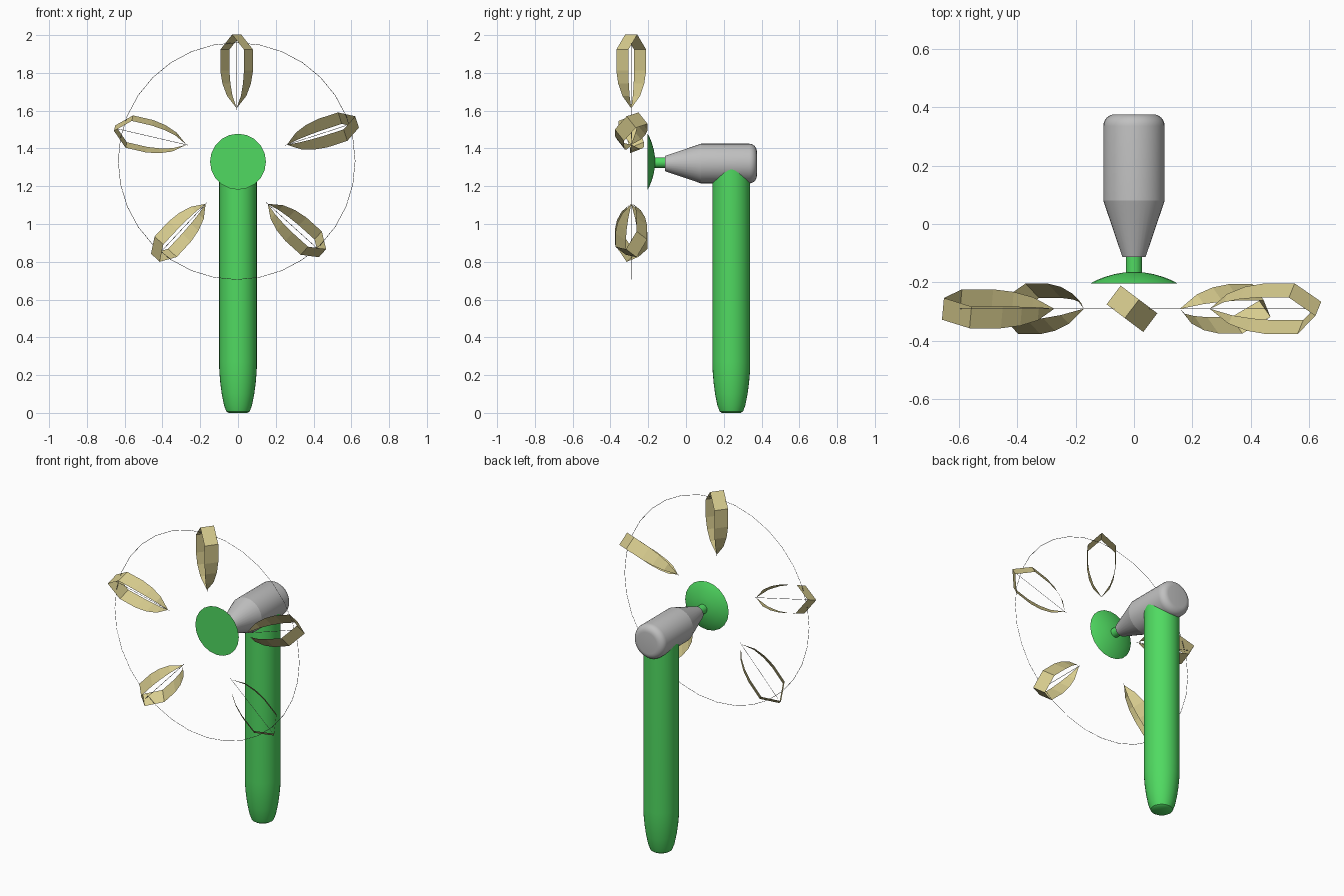
import bpy, bmesh, math
from mathutils import Vector

if "Cube" in bpy.data.objects:
    bpy.data.objects.remove(bpy.data.objects["Cube"])


def material(name, rgb):
    m = bpy.data.materials.new(name)
    m.diffuse_color = (*rgb, 1)
    m.use_nodes = True
    m.node_tree.nodes["Principled BSDF"].inputs["Base Color"].default_value = m.diffuse_color
    return m


GREEN = material("green", (0.08, 0.70, 0.12))
GREY = material("grey", (0.53, 0.53, 0.53))
TAN = material("tan", (0.68, 0.60, 0.27))
WIRE = material("dark_grey", (0.2, 0.2, 0.2))


def finish(name, bm, mat, smooth=None):
    bmesh.ops.recalc_face_normals(bm, faces=bm.faces)
    me = bpy.data.meshes.new(name)
    bm.to_mesh(me)
    bm.free()
    me.materials.append(mat)
    ob = bpy.data.objects.new(name, me)
    bpy.context.collection.objects.link(ob)
    if smooth:
        bpy.ops.object.select_all(action='DESELECT')
        ob.select_set(True)
        bpy.context.view_layer.objects.active = ob
        bpy.ops.object.shade_smooth_by_angle(angle=math.radians(smooth))
    return ob


def lathe(name, profile, origin, axis, mat, segs=32, smooth=35):
    """Capped solid of revolution; profile holds (radius, distance along axis)."""
    o = Vector(origin)
    bm = bmesh.new()
    rings = []
    for r, d in profile:
        ring = []
        for i in range(segs):
            a = math.tau * i / segs
            u, v = r * math.cos(a), r * math.sin(a)
            p = (u, v, d) if axis == 'Z' else (u, d, v)
            ring.append(bm.verts.new(o + Vector(p)))
        rings.append(ring)
    for a, b in zip(rings, rings[1:]):
        for i in range(segs):
            j = (i + 1) % segs
            bm.faces.new((a[i], a[j], b[j], b[i]))
    bm.faces.new(rings[0])
    bm.faces.new(rings[-1])
    return finish(name, bm, mat, smooth)


def wire(name, points, radius=0.0012, closed=False):
    cu = bpy.data.curves.new(name, 'CURVE')
    cu.dimensions = '3D'
    cu.bevel_depth = radius
    cu.bevel_resolution = 0
    sp = cu.splines.new('POLY')
    sp.points.add(len(points) - 1)
    for p, q in zip(sp.points, points):
        p.co = (*q, 1)
    sp.use_cyclic_u = closed
    cu.materials.append(WIRE)
    bpy.context.collection.objects.link(bpy.data.objects.new(name, cu))


# Tower with a rounded, narrowing foot
lathe("tower", [(0.05, 0), (0.062, 0.008), (0.074, 0.04), (0.086, 0.1),
                (0.094, 0.16), (0.099, 0.22), (0.1, 0.27), (0.1, 1.3)],
      (0, 0.24, 0), 'Z', GREEN)

# Motor housing: nose cone, barrel, rounded back
back = [(0.065 + 0.04 * math.cos(a), 0.335 + 0.04 * math.sin(a))
        for a in [math.radians(15 * k) for k in range(7)]]
lathe("motor_housing", [(0.04, -0.112), (0.105, 0.08)] + back,
      (0, 0, 1.32), 'Y', GREY, smooth=18)

# Shaft and domed hub dish
lathe("shaft", [(0.028, -0.18), (0.028, -0.10)], (0, 0, 1.325), 'Y', GREEN, 20)
lathe("hub_dish", [(0.148, -0.203), (0.13, -0.193), (0.1, -0.181),
                   (0.065, -0.171), (0.03, -0.165)],
      (0, 0, 1.33), 'Y', GREEN, 20)

# Hollow petal blades: half outline as (half width, height, half depth)
HALF = [(0, 0, 0.0005), (0.046, 0.065, 0.024), (0.068, 0.13, 0.035),
        (0.0785, 0.2, 0.04), (0.0785, 0.31, 0.04), (0, 0.39, 0.04)]
OUTLINE = HALF + [(-w, h, d) for w, h, d in HALF[-2:0:-1]]
CENTRE = Vector((-0.007, -0.29, 1.333))


def blade(name, tip_deg, axis_deg, tilt_deg):
    def spoke(deg):
        a = math.radians(deg)
        return Vector((math.cos(a), 0, math.sin(a)))
    tip = CENTRE + 0.28 * spoke(tip_deg)
    axis, tangent = spoke(axis_deg), spoke(axis_deg + 90)
    t = math.radians(tilt_deg)
    front = Vector((0, -1, 0))
    normal = tangent * math.sin(t) + front * math.cos(t)
    wide = tangent * math.cos(t) - front * math.sin(t)
    bm = bmesh.new()
    pairs = []
    for w, h, d in OUTLINE:
        p = tip + axis * h + wide * w
        pairs.append((bm.verts.new(p + normal * d), bm.verts.new(p - normal * d)))
    for (a, b), (c, e) in zip(pairs, pairs[1:] + pairs[:1]):
        bm.faces.new((a, c, e, b))
    finish(name, bm, TAN)
    wire(name + "_rib", [tip - axis * 0.01, tip + axis * 0.37])


for name, tip, axis, tilt in [("blade_top", 90, 90, 37),
                              ("blade_left", 162, 167, 22),
                              ("blade_lower_left", 234, 227, 52),
                              ("blade_lower_right", 306, 318, 46),
                              ("blade_right", 18, 18, 53)]:
    blade(name, tip, axis, tilt)

# Thin wire ring linking the blades
wire("blade_ring", [CENTRE + Vector((0.627 * math.cos(math.tau * i / 32), 0,
                                     0.627 * math.sin(math.tau * i / 32)))
                    for i in range(32)], closed=True)
